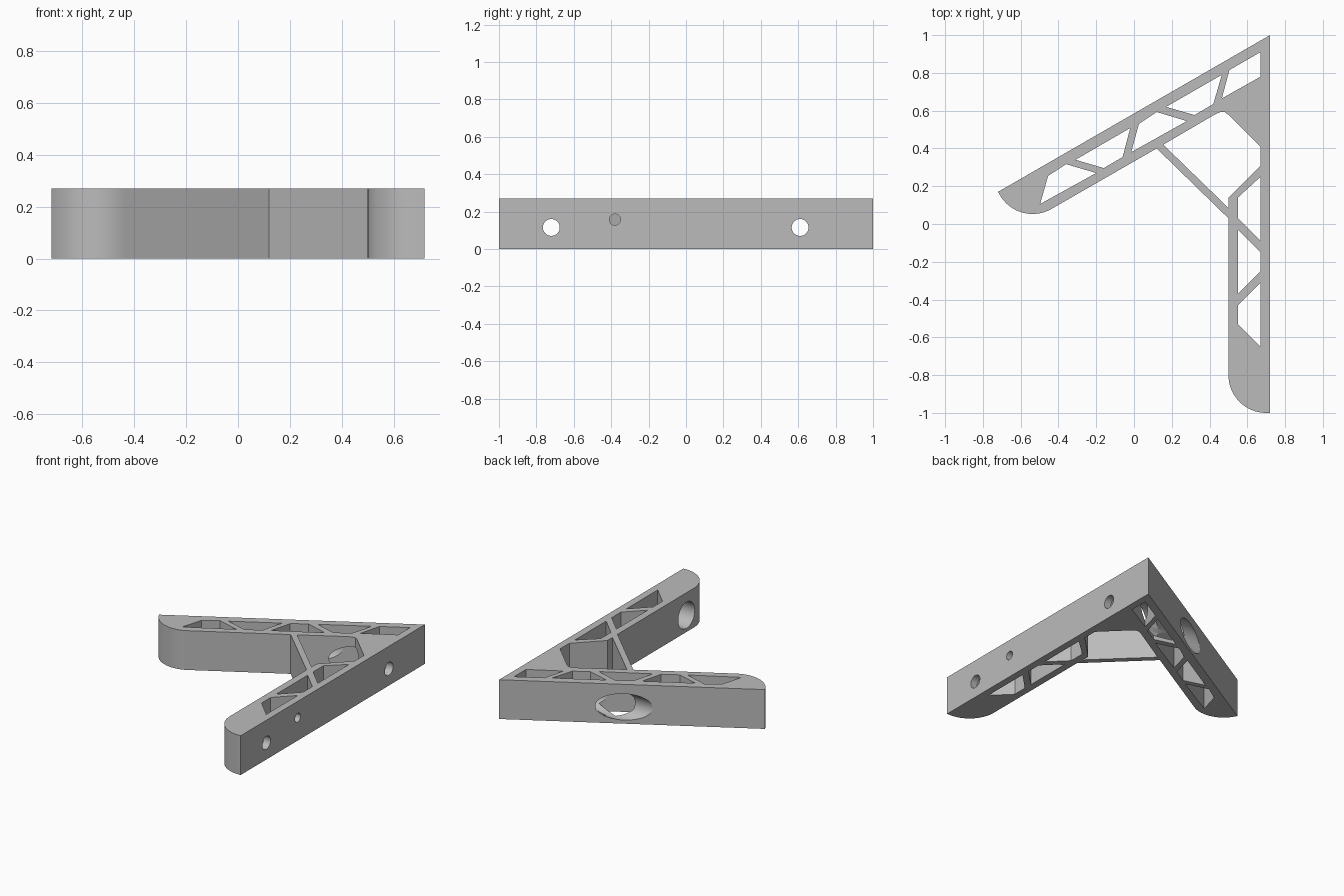
import bpy, bmesh, math
from mathutils import Vector, Matrix

HEIGHT = 0.27
if "Cube" in bpy.data.objects:
    bpy.data.objects.remove(bpy.data.objects["Cube"])

grey = bpy.data.materials.new("bracket grey")
grey.use_nodes = True
colour = (0.5, 0.5, 0.5, 1)
grey.diffuse_color = colour
grey.node_tree.nodes["Principled BSDF"].inputs["Base Color"].default_value = colour


def add_object(name, bm):
    bmesh.ops.recalc_face_normals(bm, faces=bm.faces)
    mesh = bpy.data.meshes.new(name)
    bm.to_mesh(mesh)
    bm.free()
    mesh.materials.append(grey)
    obj = bpy.data.objects.new(name, mesh)
    bpy.context.collection.objects.link(obj)
    return obj


def prism(name, points, z0, z1):
    bm = bmesh.new()
    face = bm.faces.new([bm.verts.new((x, y, z0)) for x, y in points])
    side = bmesh.ops.extrude_face_region(bm, geom=[face])
    verts = [v for v in side["geom"] if isinstance(v, bmesh.types.BMVert)]
    bmesh.ops.translate(bm, vec=(0, 0, z1 - z0), verts=verts)
    return add_object(name, bm)


def rod(name, x0, x1, y, z, radius):
    bm = bmesh.new()
    place = Matrix.Translation(((x0 + x1) / 2, y, z)) @ Matrix.Rotation(math.pi / 2, 4, "Y")
    bmesh.ops.create_cone(bm, cap_ends=True, segments=48, radius1=radius,
                          radius2=radius, depth=x1 - x0, matrix=place)
    return add_object(name, bm)


def arc(cx, cy, radius, start, end, steps=16):
    angles = [math.radians(start + (end - start) * i / steps) for i in range(steps + 1)]
    return [(cx + radius * math.cos(a), cy + radius * math.sin(a)) for a in angles]


def cut(body, cutter):
    cutter.hide_render = True
    mod = body.modifiers.new("cut", "BOOLEAN")
    mod.operation = "DIFFERENCE"
    mod.solver = "EXACT"
    mod.object = cutter
    bpy.context.view_layer.objects.active = body
    bpy.ops.object.modifier_apply(modifier=mod.name)
    bpy.data.objects.remove(cutter)


# Two arms with rounded tips, joined by a diagonal brace
outline = [(0.72, 1.0), (-0.72, 0.17)]
outline += arc(-0.537, 0.253, 0.2, 210, 300)
outline += [(0.12, 0.40), (0.50, 0.03)]
outline += arc(0.70, -0.80, 0.2, 180, 270)
outline += [(0.72, -1.0)]
bracket = prism("bracket", outline, 0, HEIGHT)

# Openings between the truss webs
openings = [
    # central opening
    [(0.67, 0.31), (0.67, 0.41), (0.50, 0.578), (0.48, 0.592), (0.455, 0.592),
     (0.42, 0.575), (0.155, 0.42), (0.50, 0.085), (0.50, 0.14)],
    # straight arm
    [(0.55, -0.53), (0.67, -0.65), (0.67, -0.31), (0.55, -0.43)],
    [(0.55, -0.37), (0.67, -0.25), (0.67, -0.15), (0.55, -0.03)],
    [(0.55, 0.03), (0.67, -0.09), (0.67, 0.25), (0.55, 0.14)],
    # slanted arm
    [(0.67, 0.91), (0.505, 0.815), (0.465, 0.665), (0.67, 0.78)],
    [(0.465, 0.79), (0.17, 0.62), (0.32, 0.577), (0.42, 0.635)],
    [(0.12, 0.593), (0.28, 0.545), (-0.015, 0.38), (0.026, 0.53)],
    [(-0.02, 0.508), (-0.31, 0.34), (-0.16, 0.296), (-0.06, 0.355)],
    [(-0.36, 0.317), (-0.20, 0.27), (-0.497, 0.106), (-0.455, 0.254)],
]
for points in openings:
    cut(bracket, prism("opening_cutter", points, -0.1, HEIGHT + 0.1))

# Screw holes with wide access bores, and a small pin hole
for y, start in ((0.61, -0.3), (-0.72, 0.4)):
    cut(bracket, rod("bore_cutter", start, 0.668, y, 0.115, 0.09))
    cut(bracket, rod("screw_cutter", 0.6, 0.8, y, 0.115, 0.045))
cut(bracket, rod("pin_cutter", 0.66, 0.8, -0.38, 0.157, 0.03))

bpy.ops.object.select_all(action="DESELECT")
bracket.select_set(True)
bpy.context.view_layer.objects.active = bracket
bpy.ops.object.shade_smooth_by_angle(angle=math.radians(30))
